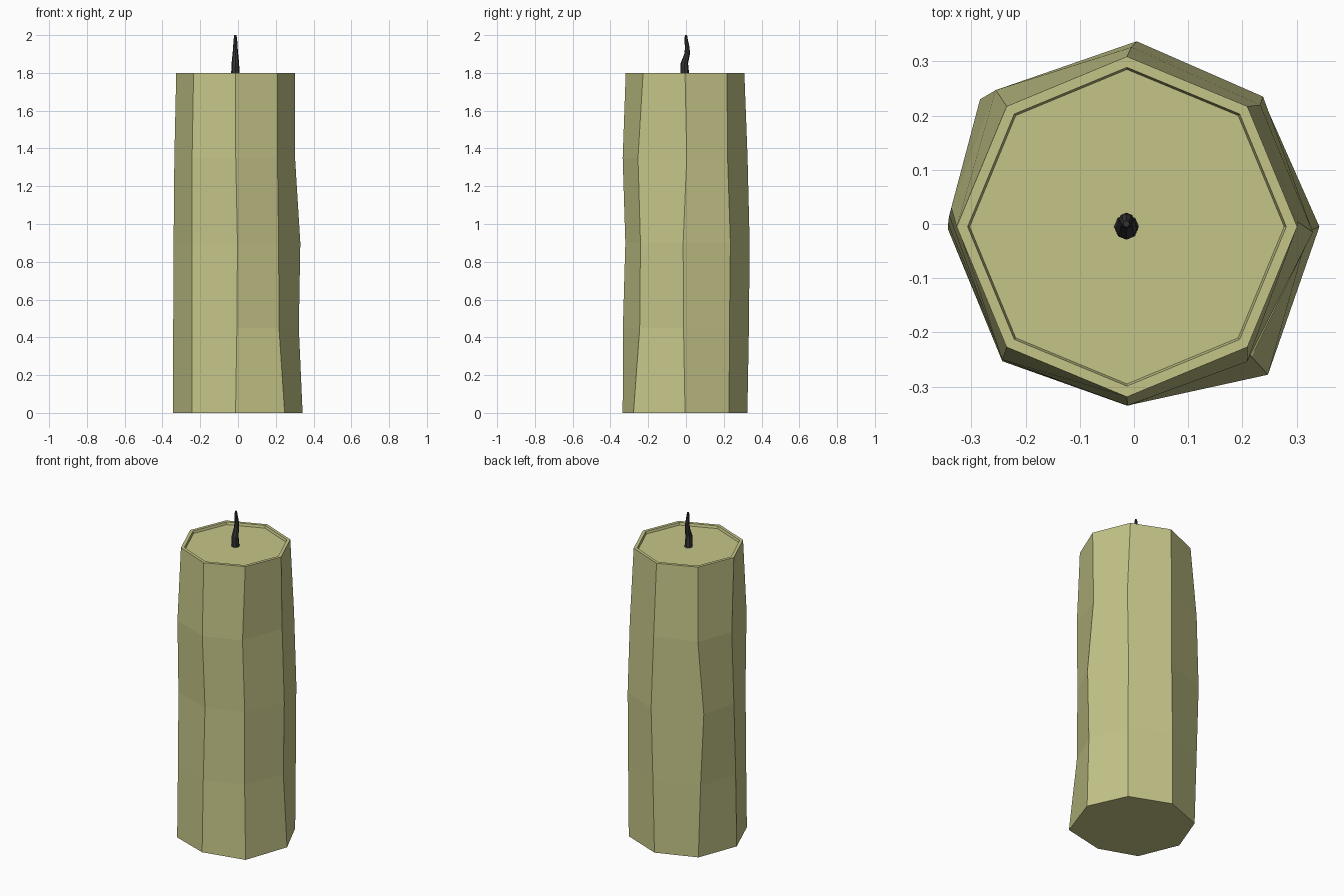
import bpy, bmesh, math

if "Cube" in bpy.data.objects:
    bpy.data.objects.remove(bpy.data.objects["Cube"])

CX, CY = -0.013, -0.005


def material(name, color):
    m = bpy.data.materials.new(name)
    m.diffuse_color = (*color, 1)
    m.use_nodes = True
    m.node_tree.nodes["Principled BSDF"].inputs["Base Color"].default_value = m.diffuse_color
    return m


def loft(name, rings, mat):
    """Join equal-sized rings of points into a closed, flat-shaded skin."""
    bm = bmesh.new()
    loops = [[bm.verts.new(p) for p in ring] for ring in rings]
    n = len(loops[0])
    for a, b in zip(loops, loops[1:]):
        for i in range(n):
            j = (i + 1) % n
            bm.faces.new((a[i], a[j], b[j], b[i]))
    bm.faces.new(loops[0][::-1])
    bm.faces.new(loops[-1])
    bmesh.ops.recalc_face_normals(bm, faces=bm.faces)
    mesh = bpy.data.meshes.new(name)
    bm.to_mesh(mesh)
    bm.free()
    mesh.materials.append(mat)
    obj = bpy.data.objects.new(name, mesh)
    bpy.context.collection.objects.link(obj)
    return obj


def octagon(x, y, z, r):
    return [(x + r * math.cos(i * math.pi / 4), y + r * math.sin(i * math.pi / 4), z)
            for i in range(8)]


# wax body: uneven octagonal rings, corners listed counter-clockwise from +x
wobble = {
    0.00: [(.342, -.005), (.235, .228), (-.01, .325), (-.25, .235),
           (-.343, -.01), (-.243, -.253), (-.013, -.335), (.247, -.278)],
    0.45: [(.322, -.013), (.238, .230), (-.005, .333), (-.265, .235),
           (-.343, 0), (-.243, -.245), (-.006, -.334), (.217, -.245)],
    0.90: [(.330, -.015), (.238, .235), (.005, .337), (-.284, .23),
           (-.341, .015), (-.243, -.240), (-.003, -.321), (.215, -.241)],
    1.35: [(.302, .004), (.233, .220), (-.005, .326), (-.255, .247),
           (-.337, .03), (-.243, -.250), (-.012, -.335), (.209, -.254)],
}
body = [[(x, y, z) for x, y in ring] for z, ring in wobble.items()]

# top rim with a shallow sunken face
body += [octagon(CX, CY, 1.8, .314), octagon(CX, CY, 1.8, .294),
         octagon(CX, CY, 1.785, .290)]
loft("candle_wax", body, material("wax", (.56, .56, .25)))

# bent, tapering wick: y, z, radius
path = [(-.005, 1.78, .023), (-.009, 1.85, .020), (.006, 1.90, .015),
        (.007, 1.935, .012), (.001, 1.97, .010), (.0, 2.0, .006)]
loft("wick", [octagon(-.014, y, z, r) for y, z, r in path],
     material("charred_wick", (.035, .035, .037)))
